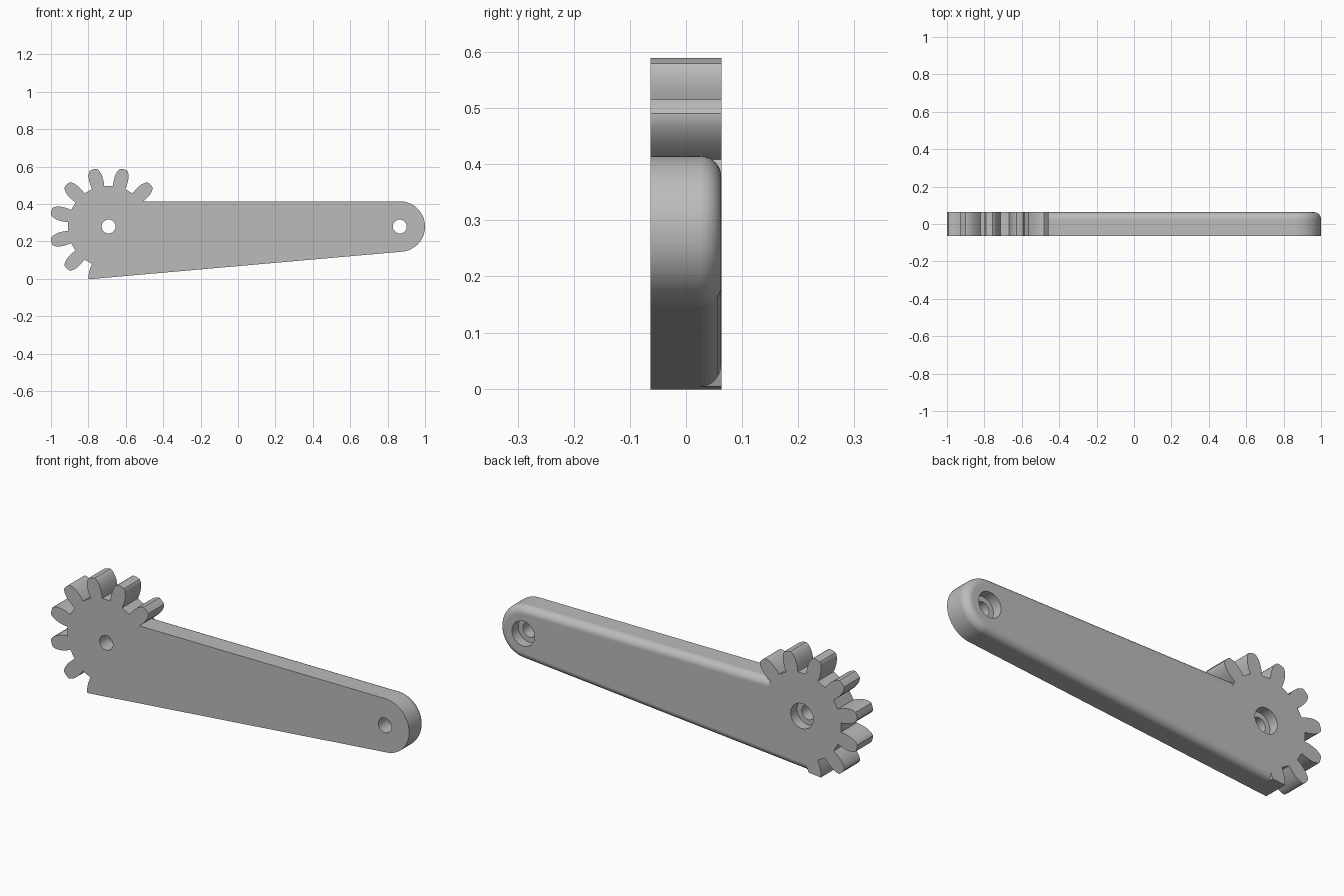
import bpy
import bmesh
from math import sin, cos, pi, radians, atan
from mathutils import Vector

cube = bpy.data.objects.get("Cube")
if cube:
    bpy.data.objects.remove(cube)

HALF = 0.063                 # half thickness of the plate
AXIS_Z = 0.28                # height of both pivot axes
GEAR_X, TIP_X = -0.692, 0.865
TIP_R, ROOT_R = 0.135, 0.216
SLOPE = 0.088                # rise of the underside
TILT = atan(SLOPE)

steel = bpy.data.materials.new("plain grey")
steel.diffuse_color = (0.5, 0.5, 0.5, 1)
steel.use_nodes = True
steel.node_tree.nodes["Principled BSDF"].inputs["Base Color"].default_value = (0.5, 0.5, 0.5, 1)

# Tangent point of the underside on the rounded tip
low = Vector((TIP_X + TIP_R * sin(TILT), -HALF, AXIS_Z - TIP_R * cos(TILT)))


def underside(x):
    return low.z + SLOPE * (x - low.x)


def plate(name, outline, trim=False, round_from=None):
    """Extrude an x-z outline through the thickness, with an optional rounded back rim."""
    bm = bmesh.new()
    bm.faces.new([bm.verts.new((x, -HALF, z)) for x, z in outline])
    if trim:
        bmesh.ops.bisect_plane(bm, geom=bm.verts[:] + bm.edges[:] + bm.faces[:], dist=1e-6,
                               plane_co=low, plane_no=(SLOPE, 0, -1), clear_outer=True)
    made = bmesh.ops.extrude_face_region(bm, geom=bm.faces[:])["geom"]
    bmesh.ops.translate(bm, vec=(0, 2 * HALF, 0),
                        verts=[v for v in made if isinstance(v, bmesh.types.BMVert)])
    bmesh.ops.recalc_face_normals(bm, faces=bm.faces[:])
    if round_from is not None:
        rim = [e for e in bm.edges if all(v.co.y > 0 for v in e.verts)
               and max(v.co.x for v in e.verts) > round_from]
        bmesh.ops.bevel(bm, geom=rim, offset=0.038, segments=8, profile=0.5,
                        affect='EDGES', clamp_overlap=False)
    mesh = bpy.data.meshes.new(name)
    bm.to_mesh(mesh)
    bm.free()
    mesh.materials.append(steel)
    obj = bpy.data.objects.new(name, mesh)
    bpy.context.collection.objects.link(obj)
    return obj


def combine(target, other, operation):
    mod = target.modifiers.new("combine", 'BOOLEAN')
    mod.object, mod.operation, mod.solver = other, operation, 'EXACT'
    bpy.context.view_layer.objects.active = target
    bpy.ops.object.modifier_apply(modifier=mod.name)
    bpy.data.objects.remove(other)


def cylinder(name, x, radius, y0, y1):
    bpy.ops.mesh.primitive_cylinder_add(vertices=48, radius=radius, depth=y1 - y0,
                                        location=(x, (y0 + y1) / 2, AXIS_Z),
                                        rotation=(pi / 2, 0, 0))
    obj = bpy.context.object
    obj.name = name
    obj.hide_render = True
    obj.data.materials.append(steel)
    return obj


# Tapered arm with a round tip
arm_outline = [(-0.765, underside(-0.765))]
steps = 40
start, end = -pi / 2 + TILT, pi / 2
for i in range(steps + 1):
    a = start + (end - start) * i / steps
    arm_outline.append((TIP_X + TIP_R * cos(a), AXIS_Z + TIP_R * sin(a)))
arm_outline.append((GEAR_X, AXIS_Z + TIP_R))
arm = plate("lever_arm", arm_outline, round_from=-0.6)

# Gear sector: eight teeth, the last trimmed by the underside
flank = [(ROOT_R, 0.034), (0.24, 0.037), (0.262, 0.0375), (0.282, 0.035),
         (0.298, 0.03), (0.309, 0.024), (0.315, 0.018)]
tooth = [(r, -w) for r, w in flank] + [(0.317, 0)] + [(r, w) for r, w in reversed(flank)]
gear_outline = []
for k in range(8):
    a = radians(45 + 30 * k)
    for r, w in tooth:
        gear_outline.append((GEAR_X + r * cos(a) - w * sin(a),
                             AXIS_Z + r * sin(a) + w * cos(a)))
for i in range(1, 24):
    a = radians(264 + 132 * i / 24)
    gear_outline.append((GEAR_X + ROOT_R * cos(a), AXIS_Z + ROOT_R * sin(a)))
gear = plate("gear_sector", gear_outline, trim=True)
combine(arm, gear, 'UNION')

# Pivot holes, counterbored from the back
for x in (GEAR_X, TIP_X):
    combine(arm, cylinder("pivot_hole", x, 0.037, -0.1, 0.1), 'DIFFERENCE')
    combine(arm, cylinder("counterbore", x, 0.063, HALF - 0.05, 0.1), 'DIFFERENCE')

# Smooth the curved walls, keep the flats flat
arm.name = "geared_lever"
bpy.ops.object.select_all(action='DESELECT')
arm.select_set(True)
bpy.context.view_layer.objects.active = arm
bpy.ops.object.shade_smooth_by_angle(angle=radians(30))
weighted = arm.modifiers.new("flat faces", 'WEIGHTED_NORMAL')
weighted.keep_sharp = True
